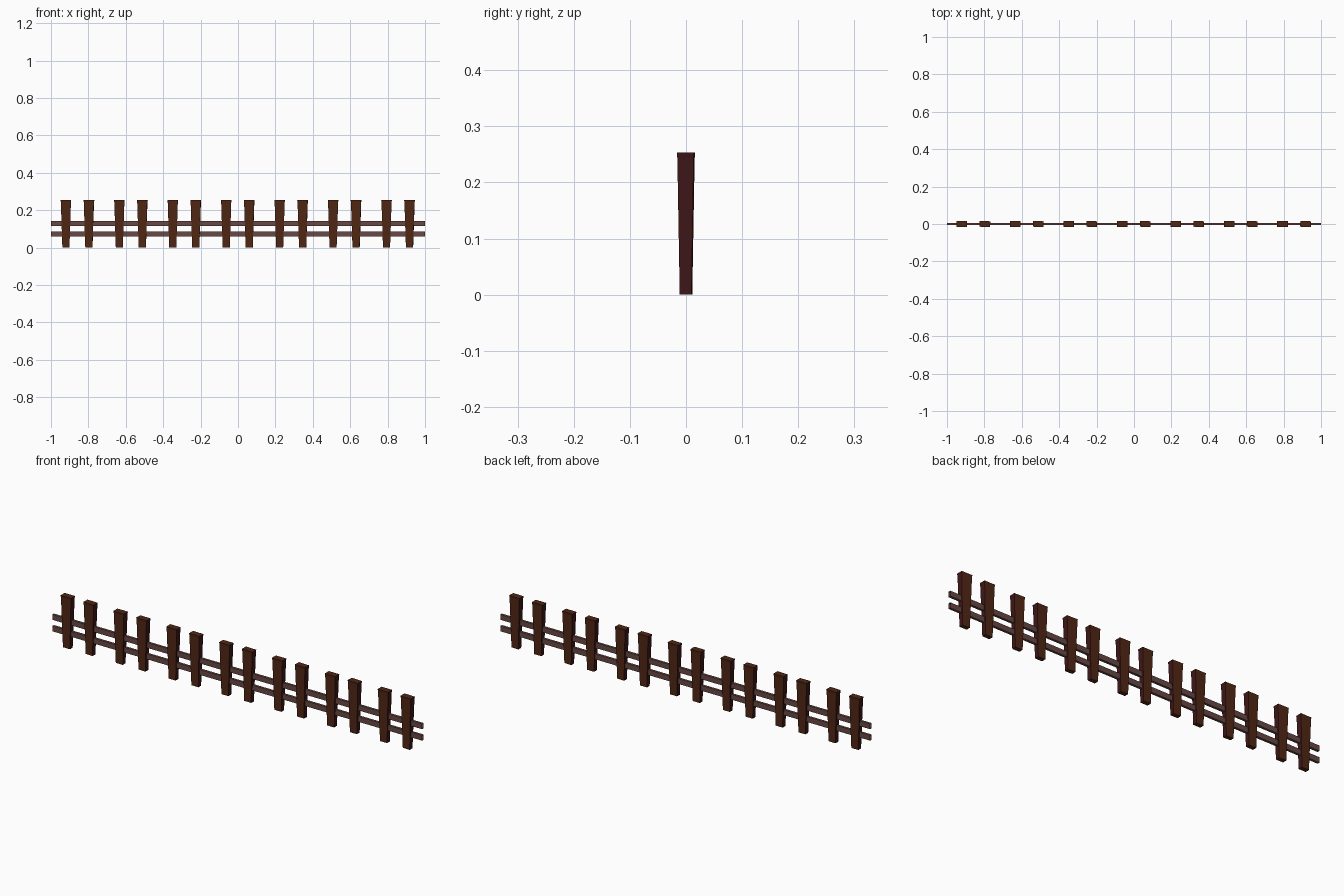
import bpy, bmesh, math

if "Cube" in bpy.data.objects:
    bpy.data.objects.remove(bpy.data.objects["Cube"])

def material(name, rgb):
    m = bpy.data.materials.new(name)
    m.diffuse_color = (*rgb, 1)
    m.use_nodes = True
    m.node_tree.nodes["Principled BSDF"].inputs["Base Color"].default_value = m.diffuse_color
    return m

BROWN = material("dark_brown_wood", (0.080, 0.020, 0.007))
MAROON = material("maroon_wood_side", (0.050, 0.008, 0.009))
RAIL = material("dusty_brown_rail", (0.140, 0.065, 0.058))

def finish(name, bm, mats):
    bmesh.ops.recalc_face_normals(bm, faces=bm.faces[:])
    me = bpy.data.meshes.new(name)
    bm.to_mesh(me)
    bm.free()
    for m in mats:
        me.materials.append(m)
    ob = bpy.data.objects.new(name, me)
    bpy.context.collection.objects.link(ob)
    return ob

# Tapered picket: narrow foot, wide top with a slight lip
def picket(name, x, yaw):
    bm = bmesh.new()
    rings = []
    for z, hx, hy in ((0, 0.019, 0.0105), (0.243, 0.027, 0.0145), (0.253, 0.0285, 0.0155)):
        rings.append([bm.verts.new((sx * hx, sy * hy, z))
                      for sx, sy in ((-1, -1), (1, -1), (1, 1), (-1, 1))])
    for a, b in zip(rings, rings[1:]):
        for i in range(4):
            j = (i + 1) % 4
            f = bm.faces.new((a[i], a[j], b[j], b[i]))
            f.material_index = i % 2  # sides facing along the fence are maroon
    bm.faces.new(rings[0][::-1])
    bm.faces.new(rings[-1])
    ob = finish(name, bm, (BROWN, MAROON))
    ob.location.x = x
    ob.rotation_euler.z = yaw

# Long rail, open at both ends
def rail(name, z0, z1, hy):
    bm = bmesh.new()
    ends = [[bm.verts.new((x, y, z)) for y, z in ((-hy, z0), (hy, z0), (hy, z1), (-hy, z1))]
            for x in (-1, 1)]
    for i in range(4):
        j = (i + 1) % 4
        bm.faces.new((ends[0][i], ends[0][j], ends[1][j], ends[1][i]))
    finish(name, bm, (RAIL,))

# Seven fence sections, two pickets each
SPAN = 2 / 7
for n in range(7):
    mid = -1 + SPAN * (n + 0.5)
    picket(f"left_picket_{n + 1}", mid - 0.063, 0)
    picket(f"right_picket_{n + 1}", mid + 0.060, math.radians(-2))

rail("lower_rail", 0.060, 0.086, 0.006)
rail("upper_rail", 0.116, 0.142, 0.006)
